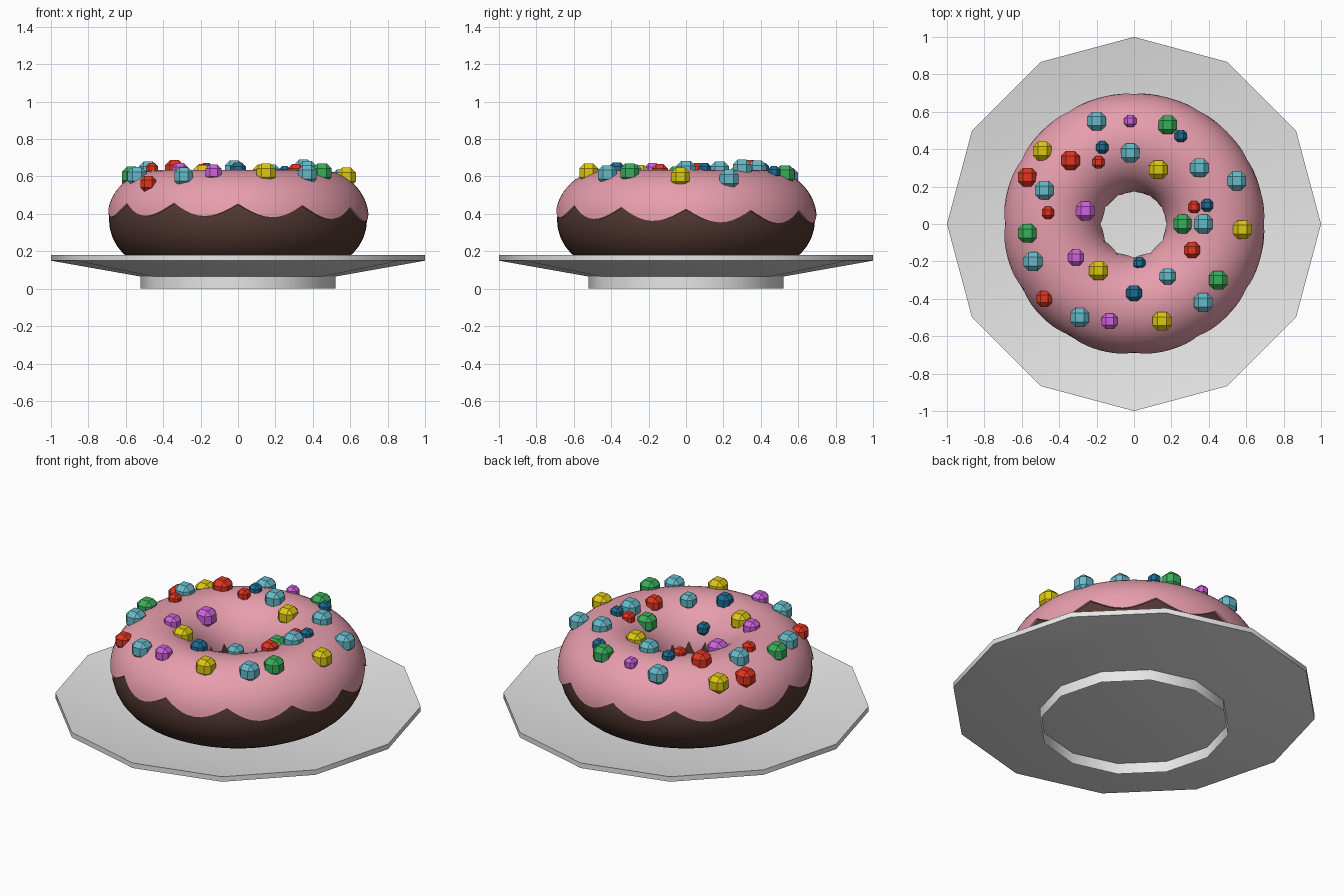
import bpy, bmesh, math
from mathutils import Matrix

if "Cube" in bpy.data.objects:
    bpy.data.objects.remove(bpy.data.objects["Cube"])

R, CZ, R_DOUGH, R_ICE = 0.435, 0.37, 0.255, 0.265   # ring radius, height, tube radii


def material(name, rgb):
    m = bpy.data.materials.new(name)
    m.diffuse_color = (*rgb, 1)
    m.use_nodes = True
    m.node_tree.nodes["Principled BSDF"].inputs["Base Color"].default_value = m.diffuse_color
    return m


def finish(name, bm, mat, angle=None):
    me = bpy.data.meshes.new(name)
    bm.to_mesh(me)
    bm.free()
    ob = bpy.data.objects.new(name, me)
    bpy.context.collection.objects.link(ob)
    me.materials.append(mat)
    if angle:
        bpy.ops.object.select_all(action='DESELECT')
        bpy.context.view_layer.objects.active = ob
        ob.select_set(True)
        bpy.ops.object.shade_smooth_by_angle(angle=math.radians(angle))
    return ob


def lathe(n, profile, closed=False):
    """Sweep profile(angle) -> [(r, z)...] around z in n steps."""
    bm = bmesh.new()
    rings = []
    for i in range(n):
        a = 2 * math.pi * i / n
        rings.append([bm.verts.new((r * math.cos(a), r * math.sin(a), z)) for r, z in profile(a)])
    m = len(rings[0])
    for i in range(n):
        p, q = rings[i], rings[(i + 1) % n]
        for j in range(m if closed else m - 1):
            k = (j + 1) % m
            bm.faces.new((p[j], q[j], q[k], p[k]))
    return bm


white = material("plate_grey", (0.8, 0.8, 0.8))
brown = material("chocolate_dough", (0.085, 0.04, 0.032))
pink = material("pink_icing", (0.8, 0.34, 0.42))

# Twelve-sided dished plate with flat centre
bm = lathe(12, lambda a: [(0.52, 0.065), (1, 0.15), (1, 0.18), (0.52, 0.095)])
for z in (0.065, 0.095):
    bmesh.ops.contextual_create(bm, geom=[e for e in bm.edges if e.is_boundary
                                          and all(abs(v.co.z - z) < 1e-4 for v in e.verts)])
bmesh.ops.recalc_face_normals(bm, faces=bm.faces)
finish("plate", bm, white, 31)

# Thin foot ring
finish("plate_foot", lathe(12, lambda a: [(0.52, 0), (0.52, 0.066)]), white, 31)

# Chocolate ring
tube = [2 * math.pi * j / 32 for j in range(32)]
finish("dough", lathe(64, lambda a: [(R + R_DOUGH * math.cos(t), CZ + R_DOUGH * math.sin(t))
                                     for t in tube], True), brown, 40)


# Icing: upper part of the tube with a dripping edge and a small lip
def icing_profile(a):
    w = a + math.pi / 2
    z = 0.438 - 0.07 * abs(math.sin(6 * w)) - 0.02 * math.cos(a - 0.9)
    start = math.asin((z - CZ) / R_ICE)
    ts = [start + (math.pi - 2 * start) * j / 24 for j in range(25)]
    pts = [(R_ICE, t) for t in ts]
    pts = [(0.25, ts[0])] + pts + [(0.25, ts[-1])]
    return [(R + r * math.cos(t), CZ + r * math.sin(t)) for r, t in pts]


finish("icing", lathe(120, icing_profile), pink, 50)

# Sprinkles: chamfered cubes sitting half sunk in the icing (x, y, size)
B, M, S = 0.1, 0.085, 0.065
sprinkles = {
    "cyan": ((0.13, 0.49, 0.58), [
        (-.2, .55, B), (-.02, .38, B), (.35, .3, B), (.55, .23, B), (.37, 0, B), (.18, -.28, M),
        (.37, -.42, B), (-.29, -.5, B), (-.54, -.2, B), (-.48, .18, B)]),
    "red": ((0.75, 0.035, 0.015), [
        (-.34, .34, B), (-.57, .25, B), (-.19, .33, S), (-.46, .06, S), (.32, .09, S),
        (.31, -.14, M), (-.48, -.4, M)]),
    "green": ((0.04, 0.42, 0.1), [(.18, .53, B), (.26, 0, B), (-.57, -.05, B), (.45, -.3, B)]),
    "yellow": ((0.72, 0.58, 0.005), [
        (-.49, .39, B), (.13, .29, B), (.58, -.03, B), (.15, -.52, B), (-.19, -.25, B)]),
    "purple": ((0.62, 0.12, 0.72), [(-.02, .55, S), (-.26, .07, B), (-.31, -.18, M), (-.13, -.52, M)]),
    "blue": ((0.012, 0.15, 0.29), [
        (.25, .47, S), (-.17, .41, S), (.39, .1, S), (.03, -.21, S), (0, -.37, M)]),
}
for name, (rgb, spots) in sprinkles.items():
    bm = bmesh.new()
    for x, y, s in spots:
        z = CZ + math.sqrt(R_ICE ** 2 - (math.hypot(x, y) - R) ** 2) + 0.006
        vs = bmesh.ops.create_cube(bm, size=s, matrix=Matrix.Translation((x, y, z)))["verts"]
        edges = list({e for v in vs for e in v.link_edges})
        bmesh.ops.bevel(bm, geom=edges, offset=s * 0.26, segments=1, affect='EDGES')
    finish("sprinkles_" + name, bm, material(name + "_sugar", rgb))
